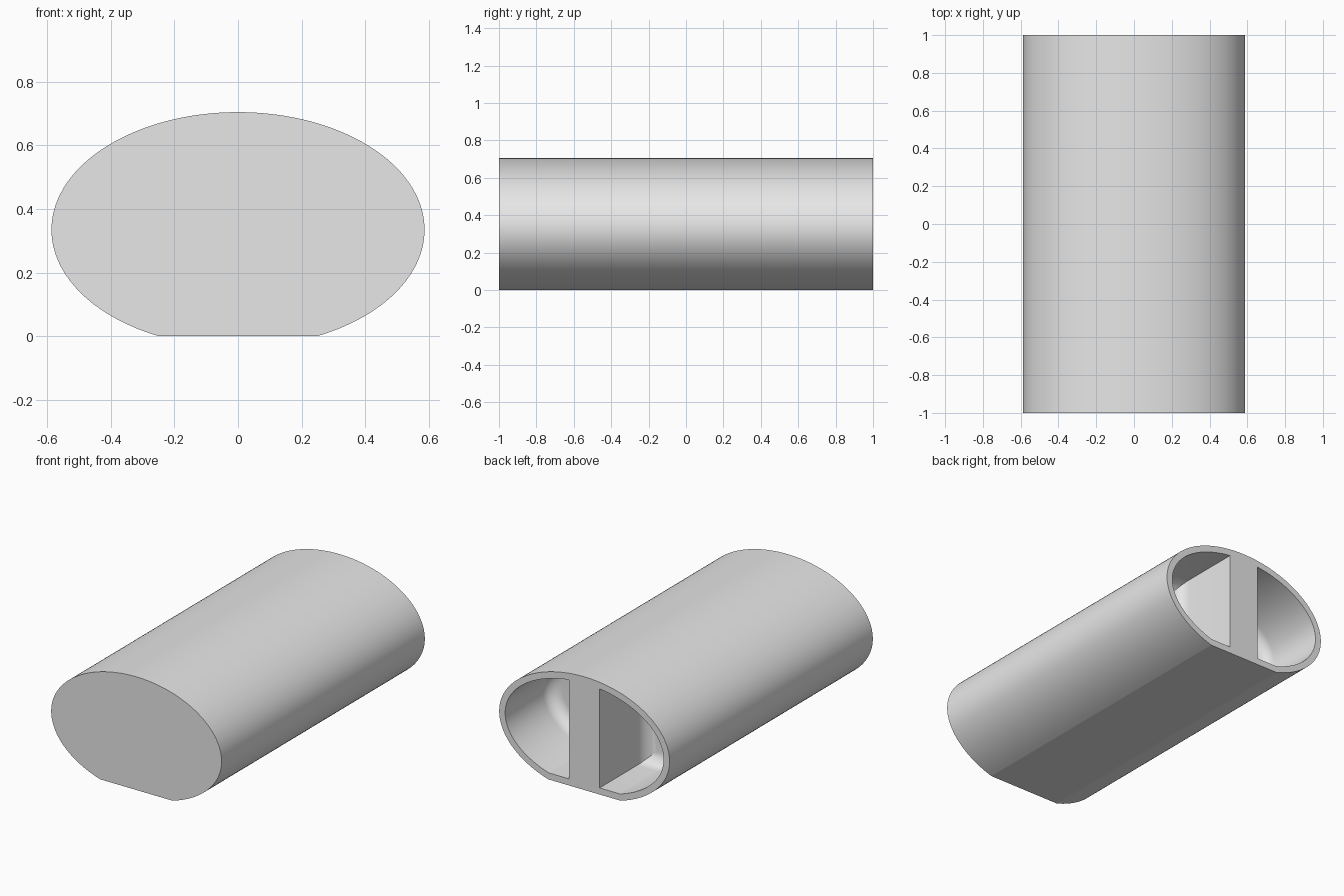
import bpy, bmesh
from math import sin, cos, asin, acos, pi

cube = bpy.data.objects.get("Cube")
if cube:
    bpy.data.objects.remove(cube)

RX, RZ, CZ = 0.587, 0.37, 0.335      # outer oval
WALL, DIVIDER = 0.041, 0.105         # wall thickness, half width of the rib
DEPTH, FILLET, STEPS = 0.45, 0.08, 8  # pocket depth and rounded bottom


def arc(rx, rz, start, end, count):
    """Points along an oval arc in the x-z plane."""
    angles = [start + (end - start) * i / count for i in range(count + 1)]
    return [(rx * cos(a), CZ + rz * sin(a)) for a in angles]


def outer_profile():
    cut = asin(CZ / RZ)
    return arc(RX, RZ, -cut, pi + cut, 112)


def pocket_profile(side, inset):
    rx, rz = RX - WALL - inset, RZ - WALL - inset
    floor, rib = WALL + inset, DIVIDER + inset
    points = arc(rx, rz, -asin((CZ - floor) / rz), acos(rib / rx), 48)
    return [(side * x, z) for x, z in points + [(rib, floor)]]


def ring(bm, points, y):
    return [bm.verts.new((x, y, z)) for x, z in points]


def loft(bm, rings):
    for a, b in zip(rings, rings[1:]):
        for i in range(len(a)):
            j = (i + 1) % len(a)
            bm.faces.new((a[i], a[j], b[j], b[i]))


bm = bmesh.new()

# Outer shell with a closed front
front, back = (ring(bm, outer_profile(), y) for y in (-1, 1))
loft(bm, [front, back])
bm.faces.new(front)
rims = [back]

# Two blind pockets with rounded bottoms
for side in (-1, 1):
    rings = [ring(bm, pocket_profile(side, 0), 1)]
    for i in range(STEPS + 1):
        a = pi / 2 * i / STEPS
        y = 1 - DEPTH + FILLET * (1 - sin(a))
        rings.append(ring(bm, pocket_profile(side, FILLET * (1 - cos(a))), y))
    loft(bm, rings)
    bm.faces.new(rings[-1])
    rims.append(rings[0])

# Flat back rim and rib around the pocket openings
edges = [bm.edges.get((r[i - 1], r[i])) for r in rims for i in range(len(r))]
bmesh.ops.triangle_fill(bm, edges=edges, use_beauty=True, normal=(0, 1, 0))
bmesh.ops.recalc_face_normals(bm, faces=bm.faces)

mesh = bpy.data.meshes.new("oval_housing")
bm.to_mesh(mesh)
bm.free()
housing = bpy.data.objects.new("oval_housing", mesh)
bpy.context.collection.objects.link(housing)

# Plain grey finish
grey = bpy.data.materials.new("plain grey")
grey.use_nodes = True
colour = (0.8, 0.8, 0.8, 1)
grey.diffuse_color = colour
grey.node_tree.nodes["Principled BSDF"].inputs["Base Color"].default_value = colour
mesh.materials.append(grey)

bpy.ops.object.select_all(action="DESELECT")
housing.select_set(True)
bpy.context.view_layer.objects.active = housing
bpy.ops.object.shade_smooth_by_angle(angle=pi / 13)
